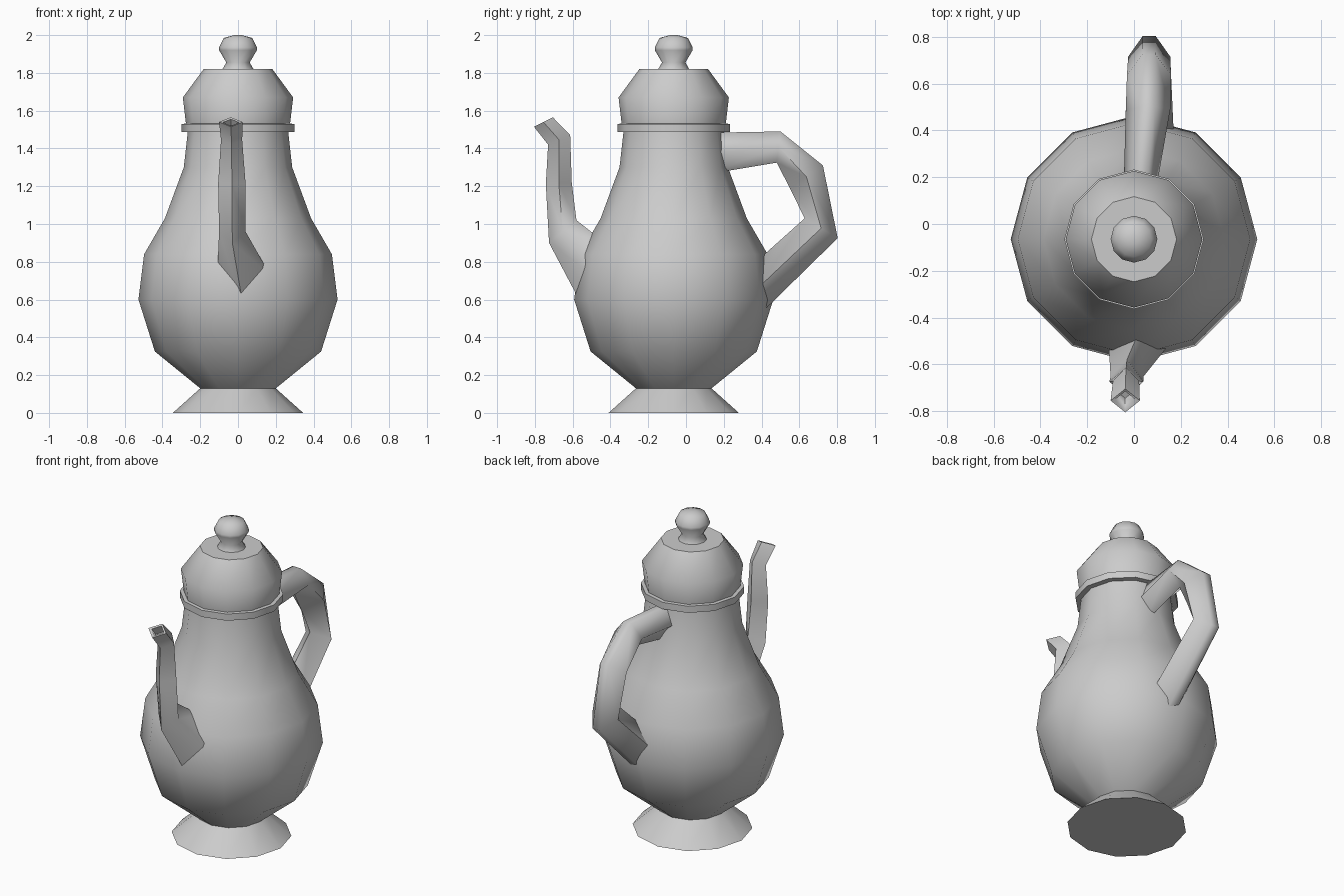
import bpy, bmesh, math

if "Cube" in bpy.data.objects:
    bpy.data.objects.remove(bpy.data.objects["Cube"])

AXIS_Y = -0.065   # centre line of the pot
SIDES = 12


def finish(name, bm, angle=60):
    bmesh.ops.remove_doubles(bm, verts=bm.verts, dist=0.0001)
    bmesh.ops.recalc_face_normals(bm, faces=bm.faces)
    mesh = bpy.data.meshes.new(name)
    bm.to_mesh(mesh)
    bm.free()
    obj = bpy.data.objects.new(name, mesh)
    bpy.context.collection.objects.link(obj)
    bpy.ops.object.select_all(action='DESELECT')
    obj.select_set(True)
    bpy.context.view_layer.objects.active = obj
    bpy.ops.object.shade_smooth_by_angle(angle=math.radians(angle))
    return obj


def bridge(bm, rings):
    for a, b in zip(rings, rings[1:]):
        n = len(a)
        for i in range(n):
            j = (i + 1) % n
            bm.faces.new((a[i], a[j], b[j], b[i]))


def lathe(name, profile, angle=60):
    """Turn (radius, z) points around the pot axis, closing both ends."""
    bm = bmesh.new()
    rings = []
    for r, z in profile:
        ring = []
        for i in range(SIDES):
            t = 2 * math.pi * i / SIDES
            ring.append(bm.verts.new((r * math.cos(t), AXIS_Y + r * math.sin(t), z)))
        rings.append(ring)
    bridge(bm, rings)
    bm.faces.new(rings[0])
    bm.faces.new(rings[-1])
    return finish(name, bm, angle)


def tube(name, sections, flat=0.0, cap_start=True):
    """Loft sections (outer y, z, inner y, z, left x, right x); flat widens the outer edge."""
    bm = bmesh.new()
    rings = []
    for oy, oz, iy, iz, xl, xr in sections:
        xm, my, mz = (xl + xr) / 2, (oy + iy) / 2, (oz + iz) / 2
        pts = [(xl, my, mz), (xm, iy, iz), (xr, my, mz)]
        if flat:
            pts += [(xm + flat, oy, oz), (xm - flat, oy, oz)]
        else:
            pts += [(xm, oy, oz)]
        rings.append([bm.verts.new(p) for p in pts])
    bridge(bm, rings)
    if cap_start:
        bm.faces.new(rings[0])
    bm.faces.new(rings[-1])
    return finish(name, bm, 75)


# Pear-shaped body with flared foot
lathe("body", [(0.345, 0), (0.2, 0.13), (0.44, 0.325), (0.527, 0.6), (0.497, 0.84),
               (0.387, 1.03), (0.287, 1.3), (0.265, 1.495)], 80)

# Collar between body and lid
lathe("collar", [(0.25, 1.485), (0.298, 1.488), (0.298, 1.53), (0.25, 1.533)], 80)

# Lid and its knob
lathe("lid", [(0.275, 1.525), (0.292, 1.67), (0.182, 1.82)], 50)
lathe("knob", [(0.085, 1.815), (0.062, 1.855), (0.1, 1.92), (0.1, 1.935),
               (0.075, 1.985), (0.02, 2.0)], 80)

# Spout: diamond section, last two sections form the hollow mouth
tube("spout", [
    (-0.54, 0.55, -0.44, 0.91, -0.11, 0.17),
    (-0.725, 0.90, -0.58, 1.02, -0.10, 0.04),
    (-0.742, 1.21, -0.605, 1.22, -0.105, 0.04),
    (-0.73, 1.42, -0.613, 1.47, -0.09, 0.022),
    (-0.805, 1.515, -0.705, 1.565, -0.10, 0.025),
    (-0.785, 1.52, -0.715, 1.555, -0.08, 0.005),
    (-0.745, 1.47, -0.675, 1.505, -0.08, 0.005),
])

# Handle: swings slightly to one side, both ends sunk into the body
tube("handle", [
    (0.12, 1.483, 0.12, 1.265, -0.045, 0.09),
    (0.50, 1.49, 0.48, 1.325, -0.035, 0.155),
    (0.725, 1.31, 0.55, 1.19, -0.03, 0.158),
    (0.803, 0.925, 0.628, 1.03, -0.025, 0.155),
    (0.40, 0.53, 0.36, 0.79, -0.04, 0.17),
], flat=0.028)
